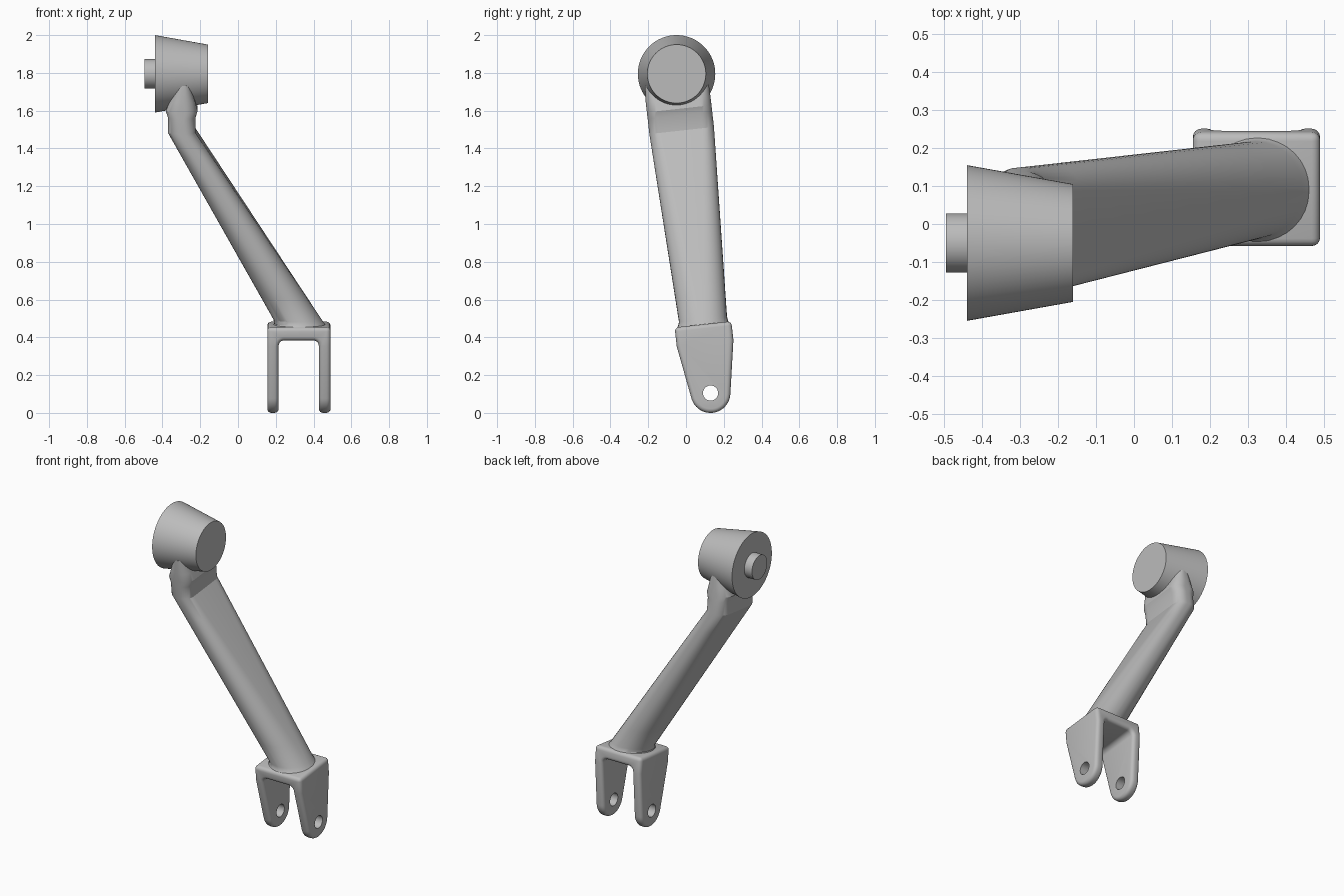
import bpy, bmesh
from math import sin, cos, pi, radians
from mathutils import Matrix, Vector

if "Cube" in bpy.data.objects:
    bpy.data.objects.remove(bpy.data.objects["Cube"], do_unlink=True)

grey = bpy.data.materials.new("plain grey")
grey.use_nodes = True
colour = (0.5, 0.5, 0.5, 1)
grey.diffuse_color = colour
grey.node_tree.nodes["Principled BSDF"].inputs["Base Color"].default_value = colour

TILT = radians(6.3)
BOSS_Y, BOSS_Z = -0.05, 1.795


def finish(bm, name):
    bmesh.ops.recalc_face_normals(bm, faces=bm.faces)
    mesh = bpy.data.meshes.new(name)
    bm.to_mesh(mesh)
    bm.free()
    mesh.materials.append(grey)
    obj = bpy.data.objects.new(name, mesh)
    bpy.context.collection.objects.link(obj)
    return obj


def smooth(obj, angle=25):
    bpy.ops.object.select_all(action='DESELECT')
    obj.select_set(True)
    bpy.context.view_layer.objects.active = obj
    for mod in list(obj.modifiers):
        bpy.ops.object.modifier_apply(modifier=mod.name)
    bpy.ops.object.shade_smooth_by_angle(angle=radians(angle))


def x_cone(name, x1, r1, x2, r2, y, z):
    """Capped cone or cylinder lying along x."""
    bm = bmesh.new()
    place = Matrix.Translation(((x1 + x2) / 2, y, z)) @ Matrix.Rotation(pi / 2, 4, 'Y')
    bmesh.ops.create_cone(bm, cap_ends=True, segments=64, radius1=r1, radius2=r2,
                          depth=x2 - x1, matrix=place)
    return finish(bm, name)


def prism(name, points, axis, start, end):
    """Extrude a closed profile of 3D points along an axis."""
    bm = bmesh.new()
    face = bm.faces.new([bm.verts.new(Vector(p) + axis * start) for p in points])
    grown = bmesh.ops.extrude_face_region(bm, geom=[face])["geom"]
    verts = [v for v in grown if isinstance(v, bmesh.types.BMVert)]
    bmesh.ops.translate(bm, verts=verts, vec=axis * (end - start))
    return finish(bm, name)


def arc(cy, cz, r, a0, a1, n):
    steps = [radians(a0 + (a1 - a0) * i / n) for i in range(n + 1)]
    return [(cy + r * cos(a), cz + r * sin(a)) for a in steps]


# Tapered head with its short pin
smooth(x_cone("head_boss", -0.44, 0.205, -0.16, 0.155, BOSS_Y, BOSS_Z))
smooth(x_cone("head_pin", -0.495, 0.078, -0.43, 0.078, BOSS_Y, BOSS_Z))


# Arm: lofted rounded sections, from a round foot to a flat neck
def section(bm, x, y, z, hx, hy, r):
    turn = Matrix.Translation((x, y, z)) @ Matrix.Rotation(TILT, 4, 'X')
    ring = []
    for k, (sx, sy) in enumerate([(1, 1), (-1, 1), (-1, -1), (1, -1)]):
        for px, py in arc(sx * (hx - r), sy * (hy - r), r, 90 * k, 90 * k + 90, 8):
            ring.append(bm.verts.new(turn @ Vector((px, py, 0))))
    return ring


foot = (0.315, 0.09, 0.495, 0.127, 0.128, 0.123)
bend = (-0.298, -0.023, 1.495, 0.073, 0.172, 0.062)
sections = [(0.326, 0.09, 0.455, 0.145, 0.145, 0.14),
            (0.324, 0.09, 0.474, 0.133, 0.133, 0.129)]
for i in range(9):
    sections.append(tuple(a + (b - a) * i / 8 for a, b in zip(foot, bend)))
sections += [(-0.298, -0.032, 1.575, 0.073, 0.172, 0.062),
             (-0.298, -0.036, 1.61, 0.084, 0.172, 0.065),
             (-0.295, -0.042, 1.66, 0.068, 0.172, 0.06),
             (-0.29, -0.05, 1.75, 0.035, 0.168, 0.03)]
bm = bmesh.new()
rings = [section(bm, *s) for s in sections]
for low, high in zip(rings, rings[1:]):
    for i in range(len(low)):
        j = (i + 1) % len(low)
        bm.faces.new((low[i], low[j], high[j], high[i]))
bm.faces.new(rings[0])
bm.faces.new(rings[-1])
smooth(finish(bm, "arm"))

# Fork: one tapered block, slotted, rounded and drilled
HALF, TOP, SHOULDER, EYE = 0.151, 0.366, 0.265, 0.105
X0, X1 = 0.155, 0.49
SLOT0, SLOT1, ROOF, FILLET = 0.215, 0.428, 0.295, 0.03
place = Matrix.Translation((0, 0.13, EYE)) @ Matrix.Rotation(TILT, 4, 'X')

outline = [(-HALF, SHOULDER), (-HALF, TOP), (HALF, TOP), (HALF, SHOULDER)]
outline += arc(0, 0, EYE, -9.3, -170.7, 24)
fork = prism("fork", [(0, y, z) for y, z in outline], Vector((1, 0, 0)), X0, X1)

slot = [(SLOT0, -0.3)]
slot += arc(SLOT0 + FILLET, ROOF - FILLET, FILLET, 180, 90, 6)
slot += arc(SLOT1 - FILLET, ROOF - FILLET, FILLET, 90, 0, 6)
slot += [(SLOT1, -0.3)]
slot_cutter = prism("slot_cutter", [(x, 0, z) for x, z in slot], Vector((0, 1, 0)), -0.4, 0.4)
hole_cutter = x_cone("hole_cutter", 0, 0.04, 0.7, 0.04, 0, 0)


def cut(target, cutter):
    mod = target.modifiers.new(cutter.name, 'BOOLEAN')
    mod.operation = 'DIFFERENCE'
    mod.solver = 'EXACT'
    mod.object = cutter
    cutter.hide_render = True


cut(fork, slot_cutter)
bevel = fork.modifiers.new("rounding", 'BEVEL')
bevel.width = 0.022
bevel.segments = 4
bevel.limit_method = 'ANGLE'
bevel.angle_limit = radians(40)
bevel.use_clamp_overlap = False
cut(fork, hole_cutter)
smooth(fork, 30)
fork.matrix_world = place
for cutter in (slot_cutter, hole_cutter):
    bpy.data.objects.remove(cutter, do_unlink=True)
